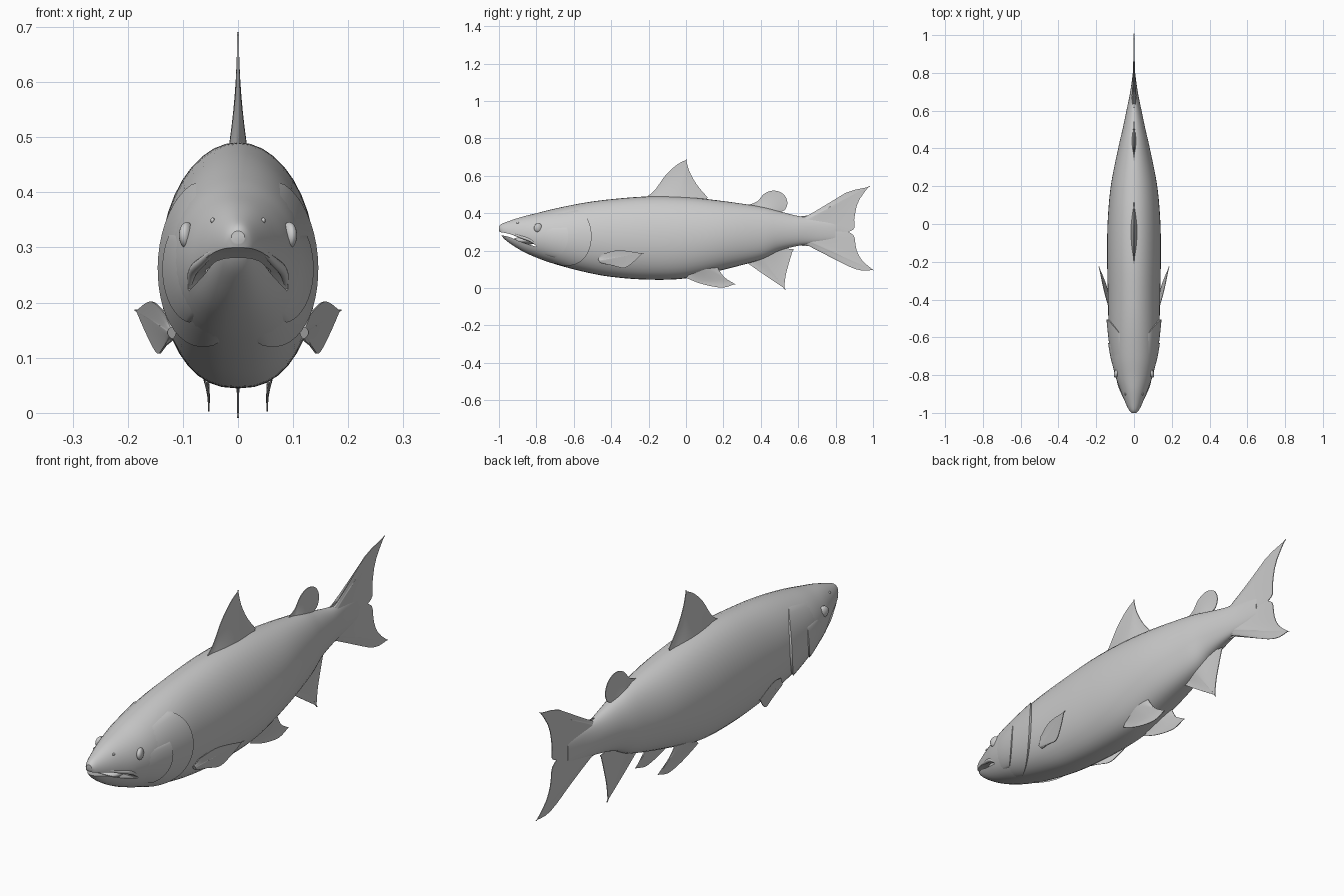
import bpy, bmesh, math
from mathutils import Vector

cube = bpy.data.objects.get("Cube")
if cube:
    bpy.data.objects.remove(cube, do_unlink=True)

grey = bpy.data.materials.new("plain grey")
grey.use_nodes = True
colour = (0.6, 0.6, 0.6, 1)
grey.diffuse_color = colour
grey.node_tree.nodes["Principled BSDF"].inputs["Base Color"].default_value = colour


def finish(obj, name, angle=40):
    obj.name = name
    obj.data.materials.clear()
    obj.data.materials.append(grey)
    bpy.ops.object.select_all(action='DESELECT')
    obj.select_set(True)
    bpy.context.view_layer.objects.active = obj
    bpy.ops.object.shade_smooth_by_angle(angle=math.radians(angle))
    return obj


def make(name, verts, faces, angle=40):
    mesh = bpy.data.meshes.new(name)
    mesh.from_pydata(verts, [], faces)
    bm = bmesh.new()
    bm.from_mesh(mesh)
    bmesh.ops.remove_doubles(bm, verts=bm.verts, dist=1e-5)
    bmesh.ops.recalc_face_normals(bm, faces=bm.faces)
    bm.to_mesh(mesh)
    bm.free()
    obj = bpy.data.objects.new(name, mesh)
    bpy.context.collection.objects.link(obj)
    return finish(obj, name, angle)


def grid_faces(rows, cols, wrap=False):
    return [(i * cols + j, i * cols + (j + 1) % cols,
             (i + 1) * cols + (j + 1) % cols, (i + 1) * cols + j)
            for i in range(rows - 1) for j in range(cols if wrap else cols - 1)]


def smooth(points, count):
    """Smooth path through the points; a doubled point makes a corner."""
    pts = [Vector(p) for p in points]
    pts = [pts[0]] + pts + [pts[-1]]
    out = []
    for k in range(count + 1):
        s = k / count * (len(pts) - 3)
        i = min(int(s), len(pts) - 4)
        f = s - i
        a, b, c, d = pts[i:i + 4]
        out.append(b + (c - a) * (f / 2) + (a * 2 - b * 5 + c * 4 - d) * (f * f / 2)
                   + (b * 3 - a - c * 3 + d) * (f ** 3 / 2))
    return out


# Body stations: y, half width, top, belly
stations = smooth([
    (-1, .012, .33, .308), (-.985, .026, .343, .278), (-.95, .044, .357, .245),
    (-.88, .072, .38, .2), (-.8, .1, .4, .163), (-.7, .122, .425, .128),
    (-.55, .134, .455, .088), (-.4, .138, .475, .06), (-.2, .142, .49, .045),
    (0, .14, .486, .052), (.2, .123, .465, .098), (.4, .084, .435, .152),
    (.5, .061, .41, .2), (.6, .04, .385, .226), (.7, .02, .37, .24), (.8, .006, .35, .26)], 90)


def surface(y, t, lift=0):
    """Point on the body skin; t runs from 0 at the belly to pi at the back."""
    y = max(stations[0][0], min(y, stations[-1][0]))
    i = next(k for k in range(len(stations) - 1) if y <= stations[k + 1][0])
    a, b = stations[i], stations[i + 1]
    w, top, low = a.lerp(b, (y - a[0]) / (b[0] - a[0])).yzw if len(a) == 4 else (0, 0, 0)
    mid = low + (top - low) * .48
    s, c = math.sin(t), math.cos(t)
    power = .85 if c > 0 else 1
    x = math.copysign(abs(s) ** power, s) * (w + lift)
    z = mid - c * (mid - low + lift if c > 0 else top - mid + lift)
    return Vector((x, y, z))


# Body
sides = 40
rings = [surface(p[0], math.tau * k / sides) for p in stations for k in range(sides)]
caps = [tuple(range(sides)), tuple(range(len(rings) - sides, len(rings)))]
body = make("body", rings, grid_faces(len(stations), sides, True) + caps)

# Mouth slit, cut through the snout
upper = smooth([(-1.03, .305), (-.95, .291), (-.88, .268), (-.83, .25), (-.8, .225)], 12)
lower = smooth([(-.8, .221), (-.85, .236), (-.9, .254), (-.95, .275), (-1.03, .288)], 12)
loop = upper + lower
n = len(loop)
cutter = make("mouth_cutter", [(x, p[0], p[1]) for x in (-.3, .3) for p in loop],
              grid_faces(2, n, True) + [tuple(range(n)), tuple(range(n, 2 * n))])
cutter.hide_render = True
cut = body.modifiers.new("mouth", 'BOOLEAN')
cut.object = cutter
cut.solver = 'EXACT'
bpy.context.view_layer.objects.active = body
bpy.ops.object.modifier_apply(modifier=cut.name)
bpy.data.objects.remove(cutter, do_unlink=True)
finish(body, "body")


def ball(name, place, size, turn=0):
    bpy.ops.mesh.primitive_uv_sphere_add(segments=20, ring_count=12, location=place)
    obj = bpy.context.object
    obj.scale = size
    obj.rotation_euler.z = turn
    return finish(obj, name)


ball("mouth_lining", (0, -.85, .255), (.06, .075, .022))


def skin_plate(name, side, front, rear, t0, t1, lift):
    """Plate lying on the skin, rising towards a free rear edge."""
    rows, cols = 24, 12
    verts = []
    for i in range(rows + 1):
        u = i / rows
        t = math.pi * (t0 + (t1 - t0) * u)
        edge = rear - .9 * (t / math.pi - .52) ** 2
        for j in range(cols + 2):
            v = min(j / cols, 1)
            rise = lift * v * math.sin(math.pi * u) ** .4 - .002
            p = surface(front + (edge - front) * v, t, -.006 if j > cols else rise)
            verts.append((p.x * side, p.y, p.z))
    return make(name, verts, grid_faces(rows + 1, cols + 2))


def fin(name, root, edge, thick, place=lambda y, z: 0, side=1):
    """Blade between a root line and an outer edge, thinning outwards."""
    cols, rows = 48, 8
    a, b = smooth(root, cols), smooth(edge, cols)
    verts = []
    for face in (1, -1):
        for i in range(rows + 1):
            v = i / rows
            for j in range(cols + 1):
                p = a[j].lerp(b[j], v)
                half = .0015 + thick * (1 - v) ** 2 * math.sin(math.pi * j / cols)
                verts.append((side * (place(p[0], p[1]) + face * half), p[0], p[1]))
    faces = grid_faces(rows + 1, cols + 1)
    half_count = len(verts) // 2
    faces += [tuple(k + half_count for k in f) for f in faces]
    # Close the rim
    rim = [i * (cols + 1) for i in range(rows)]
    rim += [rows * (cols + 1) + j for j in range(cols)]
    rim += [i * (cols + 1) + cols for i in range(rows, 0, -1)]
    rim += list(range(cols, 0, -1))
    for k, r in enumerate(rim):
        q = rim[(k + 1) % len(rim)]
        faces.append((r, q, q + half_count, r + half_count))
    return make(name, verts, faces)


# Fins on the centre line
fin("dorsal_fin", [(-.2, .465), (-.05, .465), (.1, .455)],
    [(-.22, .482), (-.17, .52), (-.11, .602), (-.05, .658), (0, .685), (0, .685),
     (.02, .62), (.06, .55), (.115, .485)], .018)
fin("adipose_fin", [(.36, .425), (.43, .41), (.5, .395)],
    [(.33, .443), (.38, .463), (.42, .505), (.47, .521), (.52, .503), (.542, .46),
     (.53, .42), (.5, .405)], .012)
fin("anal_fin", [(.34, .16), (.42, .19), (.52, .23)],
    [(.33, .133), (.42, .07), (.525, 0), (.525, 0), (.536, .08), (.57, .2), (.57, .2),
     (.53, .22)], .014)
fin("tail_fin", [(.6, .37), (.6, .305), (.6, .24)],
    [(.62, .385), (.7, .398), (.78, .45), (.86, .512), (.975, .54), (.975, .54), (.92, .46),
     (.9, .37), (.9, .32), (.87, .3), (.87, .3), (.9, .275), (.91, .21), (.94, .15),
     (1, .097), (1, .097), (.93, .095), (.84, .13), (.76, .185), (.68, .22), (.62, .226)], .024)

# Paired parts
for side, word in ((1, "left"), (-1, "right")):
    fin(word + "_pectoral_fin", [(-.47, .155), (-.465, .145), (-.46, .135)],
        [(-.45, .18), (-.36, .202), (-.235, .185), (-.235, .185), (-.28, .14),
         (-.33, .108), (-.39, .12), (-.45, .13)], .006,
        lambda y, z: .122 + .24 * (y + .47) + .2 * (z - .16), side)
    fin(word + "_pelvic_fin", [(.02, .075), (.1, .1), (.17, .11)],
        [(0, .055), (.06, .03), (.13, .011), (.2, .003), (.258, .02), (.258, .02),
         (.22, .04), (.18, .09)], .01, lambda y, z: .053 + .15 * max(z - .03, 0), side)
    skin_plate(word + "_gill_cover", side, -.74, -.505, .06, .82, .012)
    skin_plate(word + "_cheek", side, -.78, -.63, .22, .62, .011)
    ball(word + "_eye", (side * .093, -.79, .322), (.013, .024, .024), side * .3)
    ball(word + "_nostril", (side * .046, -.9, .349), (.004, .007, .005))

    # Upper lip along the mouth line
    curve = bpy.data.curves.new(word + "_lip", 'CURVE')
    curve.dimensions = '3D'
    curve.bevel_depth = .009
    curve.use_fill_caps = True
    line = curve.splines.new('POLY')
    path = [p for p in upper if p[0] > -.96]
    line.points.add(len(path) - 1)
    for k, p in enumerate(path):
        # Find the skin at the height of the lip
        skin = min((surface(p[0], math.pi * i / 60) for i in range(61)),
                   key=lambda q: abs(q.z - p[1]))
        line.points[k].co = (side * (skin.x - .004), p[0], p[1] + .005, 1)
        line.points[k].radius = .35 + .65 * math.sin(math.pi * k / (len(path) - 1))
    lip = bpy.data.objects.new(word + "_lip", curve)
    bpy.context.collection.objects.link(lip)
    bpy.ops.object.select_all(action='DESELECT')
    lip.select_set(True)
    bpy.context.view_layer.objects.active = lip
    bpy.ops.object.convert(target='MESH')
    finish(bpy.context.object, word + "_lip")
